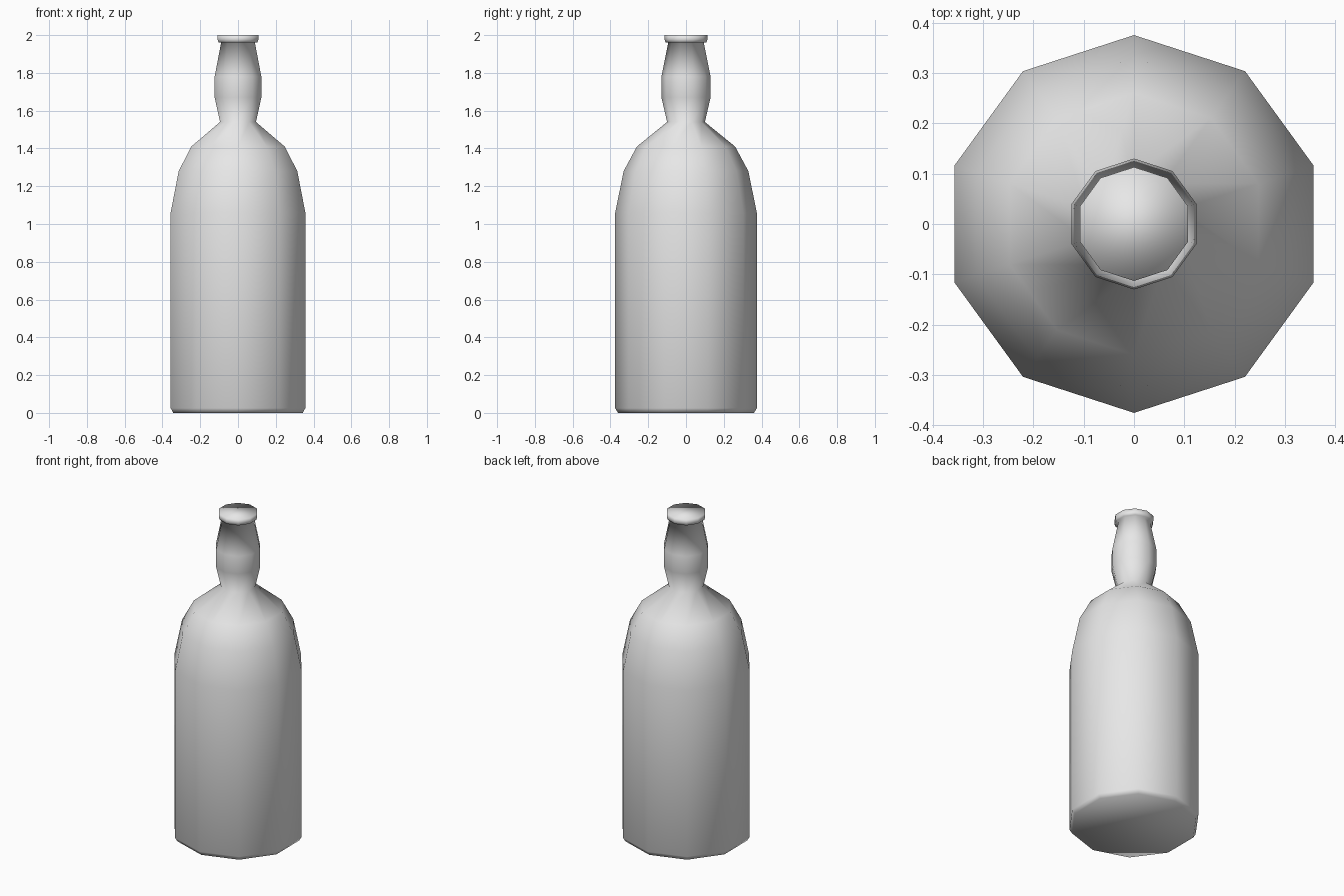
import bpy
import bmesh
from math import cos, sin, pi

cube = bpy.data.objects.get("Cube")
if cube:
    bpy.data.objects.remove(cube, do_unlink=True)

SIDES = 10

# One plain grey material
grey = bpy.data.materials.new("plain grey")
grey.use_nodes = True
colour = (0.8, 0.8, 0.8, 1)
grey.diffuse_color = colour
grey.node_tree.nodes["Principled BSDF"].inputs["Base Color"].default_value = colour


def lathe(name, profile):
    """Closed ten-sided solid from (radius, height) pairs, lowest first."""
    bm = bmesh.new()
    rings = []
    for radius, height in profile:
        angles = [2 * pi * i / SIDES - pi / 2 for i in range(SIDES)]
        rings.append([bm.verts.new((radius * cos(a), radius * sin(a), height)) for a in angles])
    for low, high in zip(rings, rings[1:]):
        for i in range(SIDES):
            j = (i + 1) % SIDES
            bm.faces.new((low[i], low[j], high[j], high[i]))
    bm.faces.new(rings[0][::-1])
    bm.faces.new(rings[-1])
    for face in bm.faces:
        face.smooth = True
    mesh = bpy.data.meshes.new(name)
    bm.to_mesh(mesh)
    bm.free()
    mesh.materials.append(grey)
    obj = bpy.data.objects.new(name, mesh)
    bpy.context.collection.objects.link(obj)
    return obj


# Base, straight body, rounded shoulder, bulging neck and lip in one skin
base = [(0.36, 0), (0.375, 0.025)]
shoulder = [(0.375, 1.06), (0.33, 1.28), (0.26, 1.41), (0.1, 1.54)]
neck = [(0.13, 1.67), (0.13, 1.78), (0.094, 1.96)]
lip = [(0.108, 1.962), (0.113, 1.975), (0.113, 2)]
lathe("bottle", base + shoulder + neck + lip)
